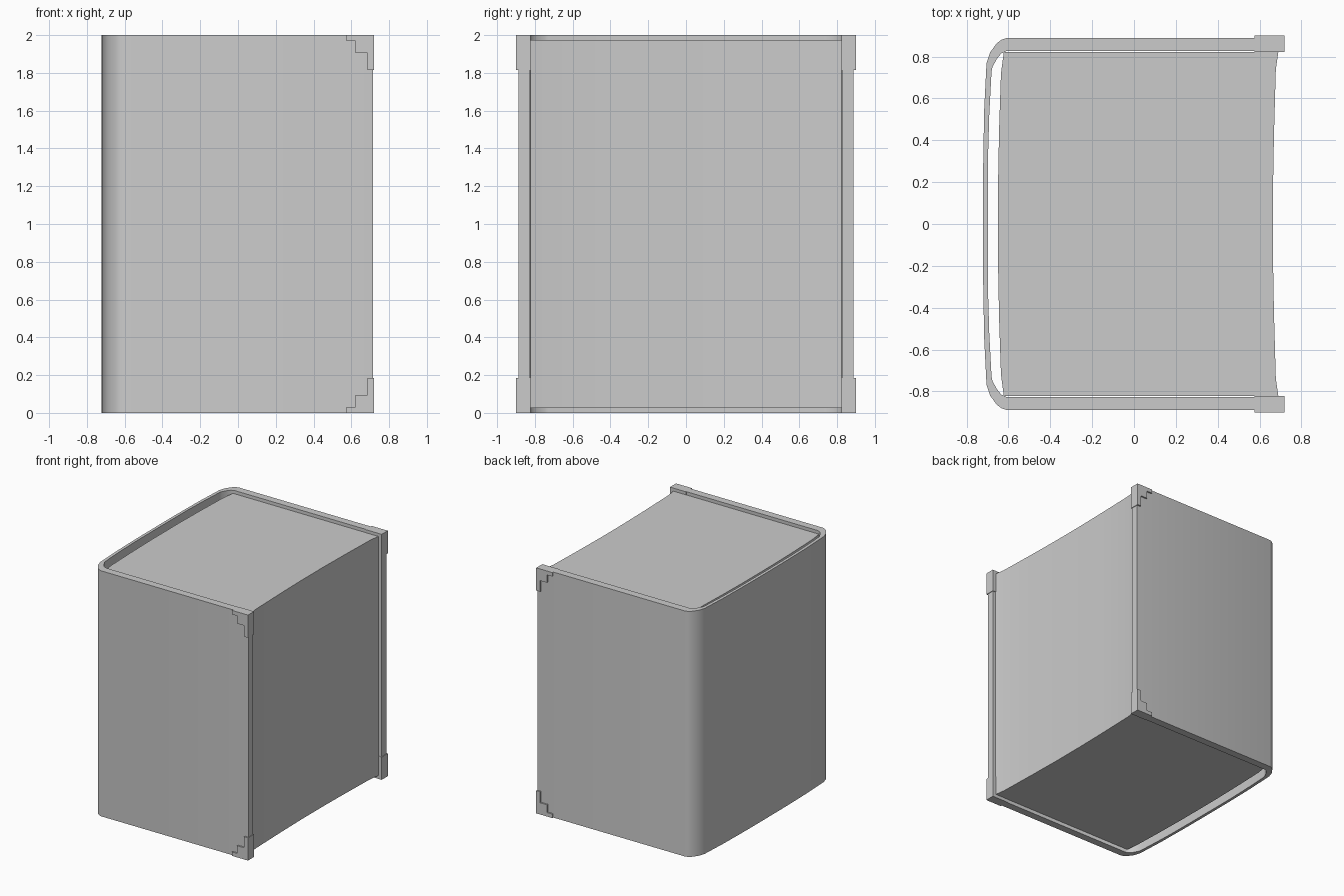
import bpy, bmesh, math
from mathutils import Vector

if "Cube" in bpy.data.objects:
    bpy.data.objects.remove(bpy.data.objects["Cube"])


def prism(name, pts, direction):
    """Extrude a closed 3D outline along a vector."""
    bm = bmesh.new()
    face = bm.faces.new([bm.verts.new(p) for p in pts])
    ext = bmesh.ops.extrude_face_region(bm, geom=[face])
    verts = [g for g in ext["geom"] if isinstance(g, bmesh.types.BMVert)]
    bmesh.ops.translate(bm, verts=verts, vec=Vector(direction))
    bmesh.ops.recalc_face_normals(bm, faces=bm.faces)
    mesh = bpy.data.meshes.new(name)
    bm.to_mesh(mesh)
    bm.free()
    obj = bpy.data.objects.new(name, mesh)
    bpy.context.collection.objects.link(obj)
    return obj


def smooth(obj):
    bpy.ops.object.select_all(action='DESELECT')
    obj.select_set(True)
    bpy.context.view_layer.objects.active = obj
    bpy.ops.object.shade_smooth_by_angle(angle=math.radians(35))


def mirrored(half):
    """Complete a half outline (y > 0, running towards y = 0) across y."""
    return half + [(x, -y) for x, y in reversed(half)]


# Cover: two boards joined by a rounded spine, one U-shaped profile
outer = mirrored([(0.715, 0.888), (-0.612, 0.888), (-0.633, 0.881),
                  (-0.657, 0.863), (-0.688, 0.82), (-0.705, 0.77),
                  (-0.716, 0.55), (-0.72, 0.35), (-0.722, 0.18)])
inner = mirrored([(0.715, 0.826), (-0.612, 0.826), (-0.635, 0.815),
                  (-0.655, 0.79), (-0.677, 0.75), (-0.681, 0.73),
                  (-0.692, 0.52), (-0.697, 0.35), (-0.698, 0.18)])
cover = prism("cover", [(x, y, 0) for x, y in outer + inner[::-1]], (0, 0, 2))
smooth(cover)

# Page block: convex at the spine, concave at the fore edge
back = mirrored([(-0.622, 0.823), (-0.636, 0.72), (-0.645, 0.45), (-0.65, 0.18)])
fore = mirrored([(0.69, 0.823), (0.678, 0.74), (0.669, 0.42), (0.664, 0.14)])
pages = prism("pages", [(x, y, 0.027) for x, y in back + fore[::-1]], (0, 0, 1.948))
smooth(pages)

# Stepped corner guards on the four outer board corners
steps = [(0.575, 2), (0.575, 1.968), (0.623, 1.968), (0.623, 1.905),
         (0.685, 1.905), (0.685, 1.815), (0.72, 1.815), (0.72, 2)]
for side, y in (("front", -0.9), ("back", 0.822)):
    for level in ("top", "bottom"):
        pts = [(x, y, z if level == "top" else 2 - z) for x, z in steps]
        prism(f"{side}_{level}_corner_guard", pts, (0, 0.078, 0))
